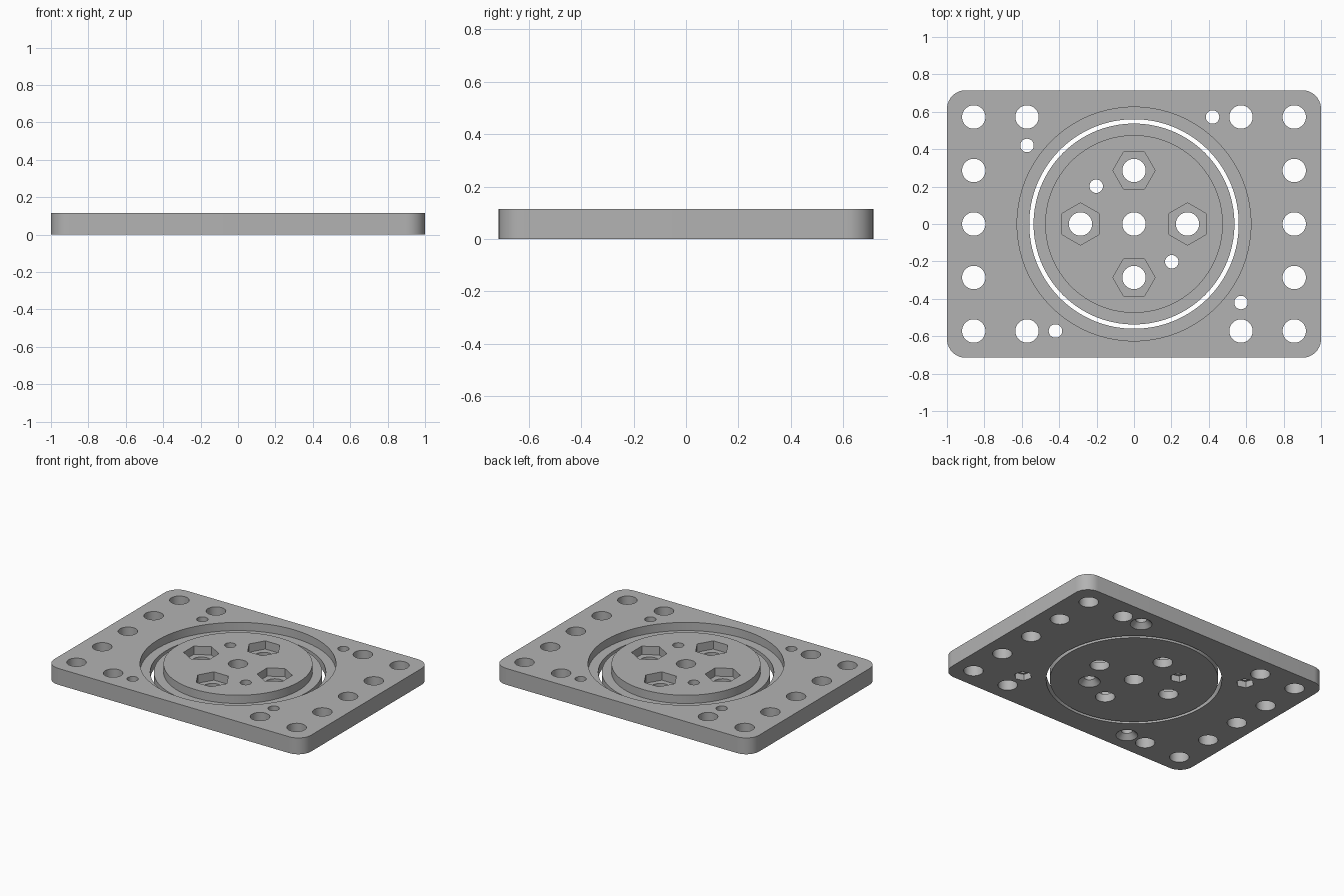
import bpy
import bmesh
from math import pi, radians

cube = bpy.data.objects.get("Cube")
if cube:
    bpy.data.objects.remove(cube)

HEIGHT = 0.115
STEP = 0.057       # height of the step and pocket floors
BOLT, PIN = 0.0625, 0.036

grey = bpy.data.materials.new("plain grey")
grey.use_nodes = True
colour = (0.45, 0.45, 0.45, 1)
grey.diffuse_color = colour
grey.node_tree.nodes["Principled BSDF"].inputs["Base Color"].default_value = colour


def prism(name, x, y, r, z0, z1, sides=48, r_top=None, turn=0):
    """Upright cylinder, cone or hexagon between two heights."""
    bpy.ops.mesh.primitive_cone_add(
        vertices=sides, radius1=r, radius2=r if r_top is None else r_top,
        depth=z1 - z0, location=(x, y, (z0 + z1) / 2), rotation=(0, 0, turn))
    obj = bpy.context.object
    obj.name = name
    return obj


def cut(obj, cutters):
    """Subtract the cutters one after another, then discard them."""
    for c in cutters:
        mod = obj.modifiers.new("cut", "BOOLEAN")
        mod.operation, mod.solver, mod.object = "DIFFERENCE", "EXACT", c
        bpy.context.view_layer.objects.active = obj
        bpy.ops.object.modifier_apply(modifier=mod.name)
        bpy.data.objects.remove(c)


def hole(x, y, r):
    return prism("hole_cutter", x, y, r, -0.1, HEIGHT + 0.1)


def nut_trap(x, y):
    return prism("nut_cutter", x, y, 0.057, -0.1, 0.045, 6, turn=radians(15))


def countersink(x, y):
    # the cone keeps its slope below the plate so the cut is clean
    return prism("sink_cutter", x, y, 0.08, -0.01, 0.034, r_top=PIN)


def finish(obj):
    obj.data.materials.clear()
    obj.data.materials.append(grey)
    for p in obj.data.polygons:
        p.material_index = 0
    bpy.ops.object.select_all(action="DESELECT")
    obj.select_set(True)
    bpy.context.view_layer.objects.active = obj
    bpy.ops.object.shade_smooth_by_angle(angle=radians(30))


# Outer plate with rounded corners
bm = bmesh.new()
bmesh.ops.create_cube(bm, size=1)
bmesh.ops.scale(bm, vec=(2, 1.43, HEIGHT), verts=bm.verts)
bmesh.ops.translate(bm, vec=(0, 0, HEIGHT / 2), verts=bm.verts)
uprights = [e for e in bm.edges
            if abs(e.verts[0].co.z - e.verts[1].co.z) > HEIGHT / 2]
bmesh.ops.bevel(bm, geom=uprights, offset=0.1, segments=10, profile=0.5,
                affect="EDGES")
mesh = bpy.data.meshes.new("outer_plate")
bm.to_mesh(mesh)
bm.free()
plate = bpy.data.objects.new("outer_plate", mesh)
bpy.context.collection.objects.link(plate)

# Stepped opening, bolt holes along the ends, pin holes near the opening
cutters = [prism("opening_cutter", 0, 0, 0.56, -0.1, HEIGHT + 0.1, 128),
           prism("ledge_cutter", 0, 0, 0.625, STEP, HEIGHT + 0.1, 128)]
for side in (-1, 1):
    cutters += [hole(side * 0.857, row * 0.286, BOLT) for row in range(-2, 3)]
    cutters += [hole(side * 0.572, end * 0.572, BOLT) for end in (-1, 1)]
    sink, trap = (side * 0.42, side * 0.572), (side * 0.572, -side * 0.42)
    cutters += [hole(*sink, PIN), countersink(*sink),
                hole(*trap, PIN), nut_trap(*trap)]
cut(plate, cutters)
finish(plate)

# Inner disc with a wide flange under a smaller raised face
disc = prism("inner_disc", 0, 0, 0.537, 0, HEIGHT, 128)
bm = bmesh.new()
bmesh.ops.create_circle(bm, segments=128, radius=0.537, cap_ends=True)
bottom = bm.faces[:]
for radius, z in ((0.537, STEP), (0.475, STEP), (0.475, HEIGHT)):
    ext = bmesh.ops.extrude_face_region(bm, geom=bottom, use_keep_orig=(z == STEP and radius == 0.537))
    top = [f for f in ext["geom"] if isinstance(f, bmesh.types.BMFace)]
    if not (z == STEP and radius == 0.537):
        bmesh.ops.delete(bm, geom=[f for f in bottom if f.is_valid], context="FACES_ONLY")
    for v in top[0].verts:
        s = radius / v.co.xy.length
        v.co = (v.co.x * s, v.co.y * s, z)
    bottom = top
bmesh.ops.recalc_face_normals(bm, faces=bm.faces)
bm.to_mesh(disc.data)
bm.free()
disc.location.z = 0

# Central hole, four bolt holes with hexagon pockets, two pin holes
cutters = [hole(0, 0, BOLT)]
for x, y, turn in ((1, 0, 0), (-1, 0, 0), (0, 1, pi / 2), (0, -1, pi / 2)):
    x, y = x * 0.286, y * 0.286
    cutters += [hole(x, y, BOLT),
                prism("hex_cutter", x, y, 0.113, STEP, HEIGHT + 0.1, 6, turn=turn)]
cutters += [hole(0.202, -0.202, PIN), countersink(0.202, -0.202),
            hole(-0.202, 0.202, PIN), nut_trap(-0.202, 0.202)]
cut(disc, cutters)
finish(disc)
